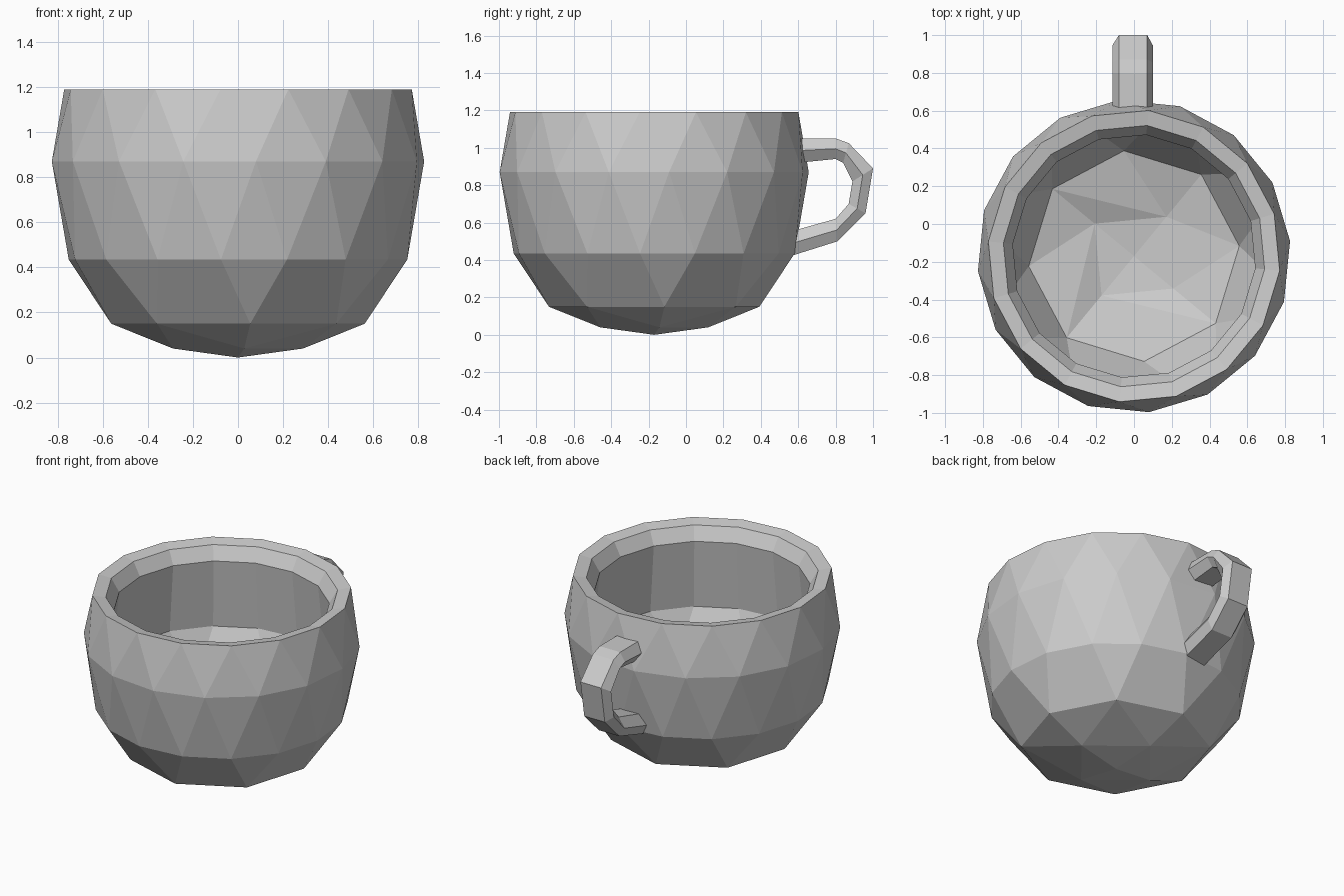
import bpy
import bmesh
from math import sin, cos, radians, tau

if "Cube" in bpy.data.objects:
    bpy.data.objects.remove(bpy.data.objects["Cube"], do_unlink=True)

# Single ceramic colour
GREY = (0.6, 0.6, 0.6, 1.0)
mat = bpy.data.materials.new("ceramic grey")
mat.use_nodes = True
mat.diffuse_color = GREY
bsdf = mat.node_tree.nodes["Principled BSDF"]
bsdf.inputs["Base Color"].default_value = GREY
bsdf.inputs["Roughness"].default_value = 0.8

CENTRE_Y = -0.17
PHASE = radians(5.5)


def finish(bm, name):
    bmesh.ops.recalc_face_normals(bm, faces=bm.faces)
    mesh = bpy.data.meshes.new(name)
    bm.to_mesh(mesh)
    bm.free()
    mesh.materials.append(mat)
    obj = bpy.data.objects.new(name, mesh)
    bpy.context.collection.objects.link(obj)
    return obj


def add_ring(bm, radius, z, count, shift):
    """Ring of vertices; shift is a fraction of one step."""
    verts = []
    for i in range(count):
        a = PHASE + tau * (i + shift) / count
        verts.append(bm.verts.new((radius * cos(a), CENTRE_Y + radius * sin(a), z)))
    return verts, shift


def stitch(bm, ring_a, ring_b):
    """Triangulate between two rings that may differ in vertex count."""
    (a, sa), (b, sb) = ring_a, ring_b
    na, nb = len(a), len(b)
    i = j = 0
    while i < na or j < nb:
        step_a = (i + 1 + sa) / na
        step_b = (j + 1 + sb) / nb
        if j == nb or (i < na and step_a <= step_b):
            face = (a[i % na], a[(i + 1) % na], b[j % nb])
            i += 1
        else:
            face = (a[i % na], b[(j + 1) % nb], b[j % nb])
            j += 1
        bm.faces.new(face)


def cap(bm, ring, z):
    """Close a ring with a fan around a centre point."""
    verts = ring[0]
    tip = bm.verts.new((0, CENTRE_Y, z))
    for k, v in enumerate(verts):
        bm.faces.new((v, verts[(k + 1) % len(verts)], tip))


# Cup body: outer bowl, rim, sloping lip, then a bulging inner bowl,
# as (radius, z, count, shift)
profile = [
    (0.29, 0.04, 4, 0), (0.565, 0.15, 8, 0), (0.755, 0.435, 16, 0.5),
    (0.83, 0.87, 16, 0), (0.775, 1.19, 16, 0.5),
    (0.695, 1.175, 16, 0.5), (0.645, 1.09, 16, 0.5),
    (0.69, 0.64, 16, 0.5), (0.56, 0.36, 8, 0), (0.27, 0.27, 4, 0.5),
]
bm = bmesh.new()
rings = [add_ring(bm, *p) for p in profile]
for lower, upper in zip(rings, rings[1:]):
    stitch(bm, lower, upper)
cap(bm, rings[0], 0.0)
cap(bm, rings[-1], 0.25)
finish(bm, "cup_body")

# Handle: six-sided strap, each section given by its outer and inner (y, z)
sections = [
    ((0.60, 1.05), (0.60, 0.92)), ((0.80, 1.05), (0.80, 0.94)),
    ((0.87, 1.025), (0.84, 0.92)),
    ((1.00, 0.89), (0.89, 0.82)), ((0.96, 0.65), (0.87, 0.70)),
    ((0.81, 0.50), (0.80, 0.62)), ((0.54, 0.415), (0.55, 0.55)),
]
# Section outline: half width and blend from outer to inner
outline = [(-0.08, 0), (0.07, 0), (0.10, 0.5), (0.06, 1), (-0.07, 1), (-0.115, 0.5)]
bm = bmesh.new()
loops = []
for (oy, oz), (iy, iz) in sections:
    loops.append([bm.verts.new((x, oy + (iy - oy) * t, oz + (iz - oz) * t))
                  for x, t in outline])
n = len(outline)
for p, q in zip(loops, loops[1:]):
    for k in range(n):
        m = (k + 1) % n
        bm.faces.new((p[k], p[m], q[m], q[k]))
bm.faces.new(loops[0])
bm.faces.new(loops[-1])
finish(bm, "handle")
